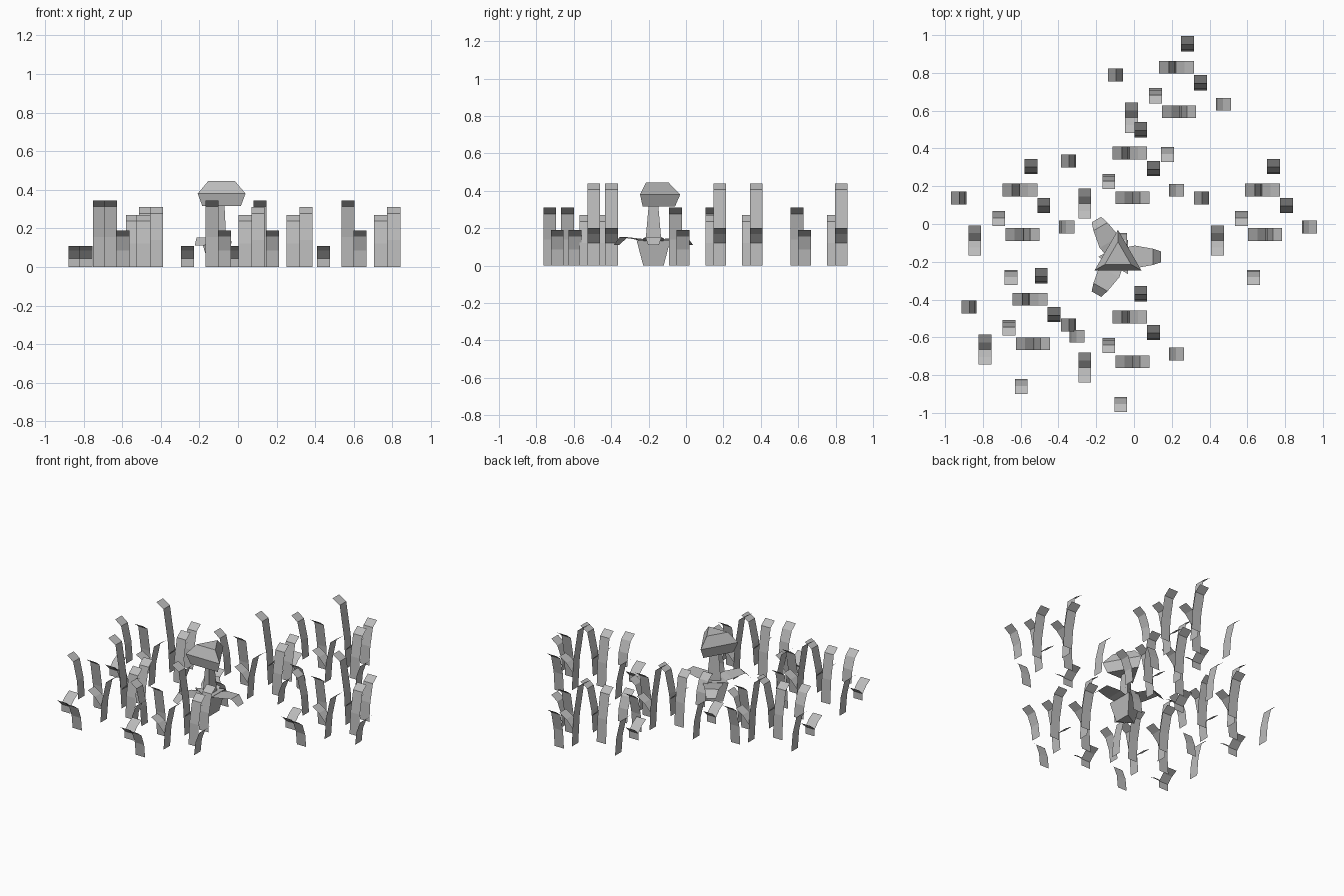
import bpy
import bmesh
from math import sin, cos, pi
from mathutils import Vector, Matrix

cube = bpy.data.objects.get("Cube")
if cube:
    bpy.data.objects.remove(cube)

grey = bpy.data.materials.new("plain grey")
grey.use_nodes = True
grey.diffuse_color = (0.5, 0.5, 0.5, 1)
grey.node_tree.nodes["Principled BSDF"].inputs["Base Color"].default_value = (0.5, 0.5, 0.5, 1)


def finish(bm, name):
    mesh = bpy.data.meshes.new(name)
    bm.to_mesh(mesh)
    bm.free()
    mesh.materials.append(grey)
    obj = bpy.data.objects.new(name, mesh)
    bpy.context.collection.objects.link(obj)
    return obj


def ribbon(bm, profile, base, angle):
    """Flat strip through (outward, height, half width) points, facing an angle."""
    turn = Matrix.Rotation(angle, 3, 'Z')
    rows = [[bm.verts.new(turn @ Vector((out, side * half, z)) + Vector(base))
             for side in (-1, 1)] for out, z, half in profile]
    for a, b in zip(rows, rows[1:]):
        bm.faces.new((a[0], a[1], b[1], b[0]))


def lathe(name, rings, start, centre):
    """Three-sided solid from (radius, height) rings."""
    bm = bmesh.new()
    loops = []
    for r, z in rings:
        angles = [start + 2 * pi * i / 3 for i in range(3)]
        loops.append([bm.verts.new((centre[0] + r * cos(a), centre[1] + r * sin(a), z))
                      for a in angles])
    for low, high in zip(loops, loops[1:]):
        for i in range(3):
            j = (i + 1) % 3
            bm.faces.new((low[i], low[j], high[j], high[i]))
    bm.faces.new(loops[0][::-1])
    bm.faces.new(loops[-1])
    return finish(bm, name)


HALF = 0.034
EAST, NORTH, WEST, SOUTH = 0, pi / 2, pi, -pi / 2


def blade(bm, x, y, angle, height, reach=0.08):
    # upright blade whose tip folds over
    ribbon(bm, [(0, 0, HALF), (0.12 * reach, 0.45 * height, HALF),
                (0.46 * reach, height - 0.033, HALF), (reach, height, HALF)],
           (x, y, 0), angle)


def shoot(bm, x, y, angle, split, height, reach=0.08):
    # side leaf that leaves a stem part way up
    ribbon(bm, [(0, split, HALF),
                (0.48 * reach, split + 0.62 * (height - split), HALF),
                (reach, height, HALF)], (x, y, 0), angle)


# One grass clump, shared by every copy
bm = bmesh.new()
for x, y, angle, height in (
        (0.035, -0.08, NORTH, 0.27), (0.103, -0.286, NORTH, 0.31),
        (-0.135, -0.275, SOUTH, 0.345), (-0.071, -0.587, SOUTH, 0.19),
        (-0.307, -0.206, WEST, 0.27), (0.185, -0.36, EAST, 0.19)):
    blade(bm, x, y, angle, height)

# Forked blades
blade(bm, -0.021, -0.164, WEST, 0.44, 0.095)
shoot(bm, -0.026, -0.164, EAST, 0.12, 0.20, 0.095)
blade(bm, -0.01, -0.40, EAST, 0.31, 0.09)
shoot(bm, -0.005, -0.40, WEST, 0.11, 0.19, 0.095)
ribbon(bm, [(0, 0, HALF), (0, 0.045, HALF)], (-0.262, -0.431, 0), SOUTH)
shoot(bm, -0.262, -0.431, SOUTH, 0.045, 0.108)
shoot(bm, -0.262, -0.431, NORTH, 0.045, 0.105)

first = finish(bm, "grass_clump")
spots = ((-0.581, 0.344), (0.704, 0.344), (0.249, 0.994),
         (0.001, 0.539), (-0.526, -0.234), (0.001, -0.329))
for i, (x, y) in enumerate(spots):
    clump = first
    if i:
        clump = bpy.data.objects.new("grass_clump", first.data)
        bpy.context.collection.objects.link(clump)
    clump.location = (x, y, 0)

# Mushroom: three-sided cap, tapered stem, flared base
centre = (-0.085, -0.174)
lathe("mushroom_cap", [(0.115, 0.315), (0.143, 0.38), (0.08, 0.445)], pi / 2, centre)
lathe("mushroom_stem", [(0.05, 0.11), (0.046, 0.16), (0.03, 0.32)], pi / 3, centre)
lathe("mushroom_base", [(0.063, 0), (0.104, 0.135)], pi / 3, centre)

# Three drooping leaves around the base
bm = bmesh.new()
for i in range(3):
    ribbon(bm, [(0.04, 0.13, 0.05), (0.09, 0.142, 0.06), (0.185, 0.152, 0.043),
                (0.228, 0.11, 0.029)], (*centre, 0), 2 * pi * i / 3)
finish(bm, "mushroom_leaves")
